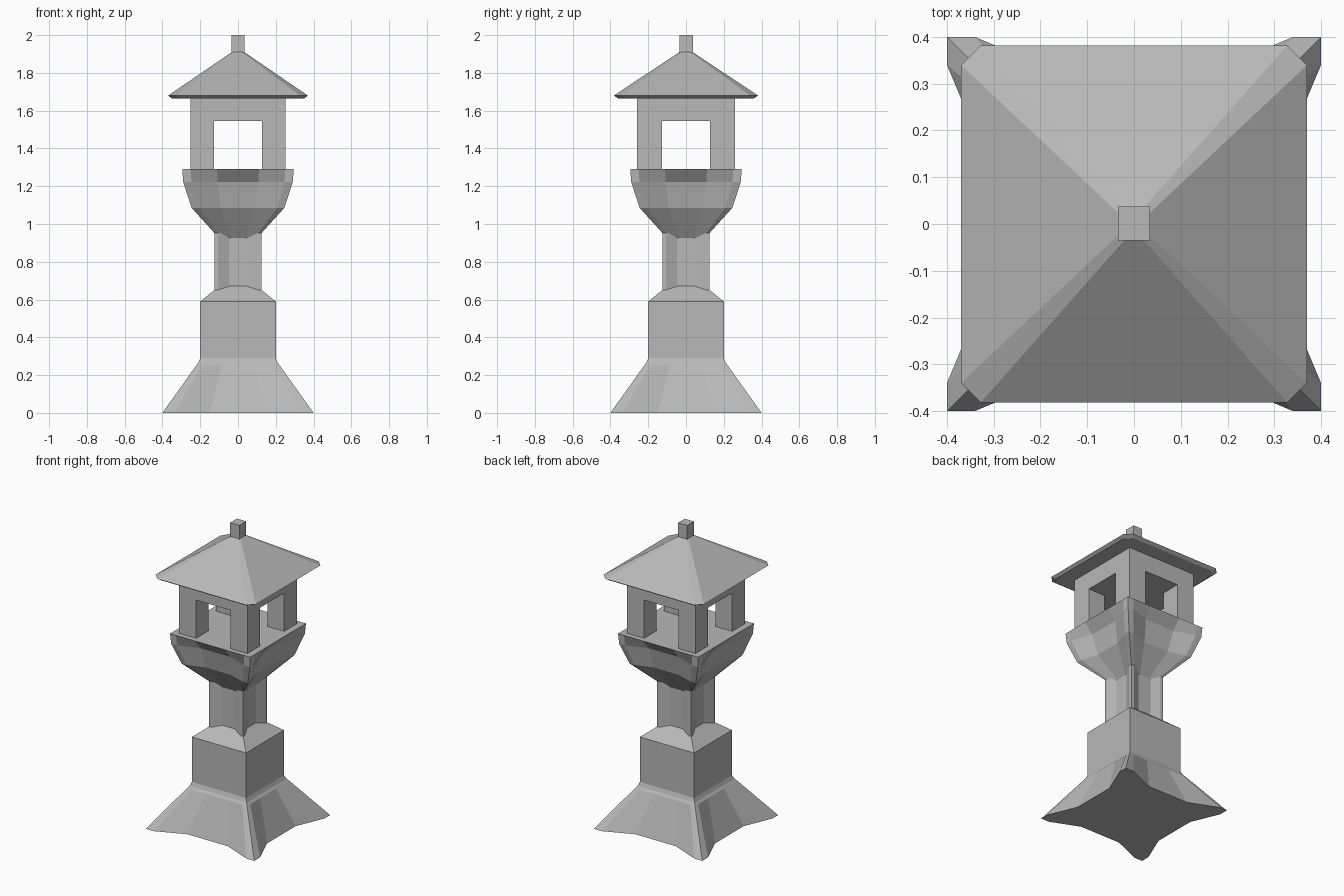
import bpy

if "Cube" in bpy.data.objects:
    bpy.data.objects.remove(bpy.data.objects["Cube"])

stone = bpy.data.materials.new("grey stone")
stone.diffuse_color = (0.48, 0.48, 0.48, 1)
stone.use_nodes = True
stone.node_tree.nodes["Principled BSDF"].inputs["Base Color"].default_value = stone.diffuse_color


def make_object(name, verts, faces):
    mesh = bpy.data.meshes.new(name)
    mesh.from_pydata(verts, [], faces)
    mesh.materials.append(stone)
    obj = bpy.data.objects.new(name, mesh)
    bpy.context.collection.objects.link(obj)
    return obj


def loft(name, rings):
    """Join stacked outlines; each ring is (z, list of (x, y))."""
    n = len(rings[0][1])
    verts = [(x, y, z) for z, pts in rings for x, y in pts]
    faces = [(r * n + i, r * n + (i + 1) % n, (r + 1) * n + (i + 1) % n, (r + 1) * n + i)
             for r in range(len(rings) - 1) for i in range(n)]
    faces.append(tuple(reversed(range(n))))
    faces.append(tuple(range((len(rings) - 1) * n, len(rings) * n)))
    return make_object(name, verts, faces)


def four_sides(side):
    """Repeat one front side's points around the four sides."""
    pts = []
    for _ in range(4):
        pts += side
        side = [(-y, x) for x, y in side]
    return pts


def outline(half, mid=1.0):
    """Square outline whose sides are pushed in to the fraction mid."""
    side = [(-1, -1), (-0.85, -1), (-0.375, -mid), (0.375, -mid), (0.85, -1)]
    return four_sides([(x * half, y * half) for x, y in side])


def square(half):
    return four_sides([(-half, -half)])


def chamfered(hx, hy, cut):
    return [(-hx + cut, -hy), (hx - cut, -hy), (hx, -hy + cut), (hx, hy - cut),
            (hx - cut, hy), (-hx + cut, hy), (-hx, hy - cut), (-hx, -hy + cut)]


def box(name, x0, x1, y0, y1, z0, z1):
    pts = [(x0, y0), (x1, y0), (x1, y1), (x0, y1)]
    return loft(name, [(z0, pts), (z1, pts)])


# Flared foot with hollowed sides
loft("foot", [(0, outline(0.4, 0.8)), (0.25, outline(0.222))])

# Pedestal block with stepped bottom and sloping shoulders
loft("pedestal", [(0.25, square(0.222)), (0.265, square(0.21)), (0.285, square(0.202)),
                  (0.29, square(0.2)), (0.59, square(0.2)), (0.675, square(0.095))])

# Column with hollowed sides
loft("column", [(0.6, outline(0.125, 0.8)), (1.0, outline(0.125, 0.8))])

# Bowl under the light chamber
loft("bowl", [(0.925, outline(0.1)), (1.085, outline(0.245, 0.85)),
              (1.222, outline(0.29, 0.83)), (1.29, outline(0.295))])

# Light chamber: four corner posts and a solid head
for sx in (-1, 1):
    for sy in (-1, 1):
        xs = sorted((sx * 0.127, sx * 0.252))
        ys = sorted((sy * 0.127, sy * 0.26))
        box("chamber_post", *xs, *ys, 1.285, 1.545)
box("chamber_head", -0.252, 0.252, -0.26, 0.26, 1.545, 1.67)

# Hipped roof with clipped corners
loft("roof", [(1.665, chamfered(0.35, 0.36, 0.04)), (1.68, chamfered(0.37, 0.382, 0.042)),
              (1.91, chamfered(0.033, 0.035, 0.012))])

# Finial
box("finial", -0.034, 0.034, -0.035, 0.037, 1.9, 2.0)
